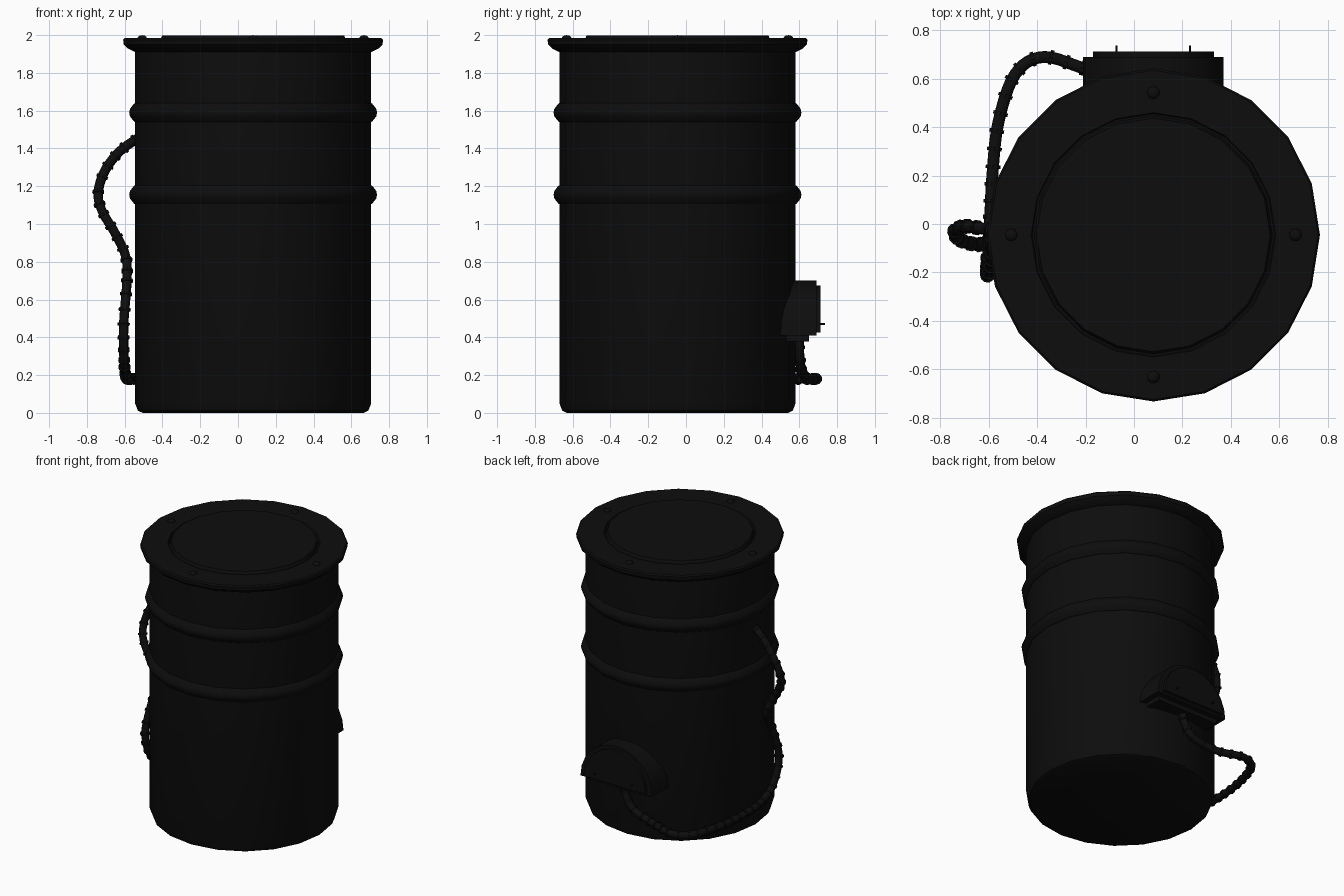
import bpy, bmesh, math
from mathutils import Vector

old = bpy.data.objects.get("Cube")
if old:
    bpy.data.objects.remove(old, do_unlink=True)

CX, CY, SIDES = 0.08, -0.045, 20

black = bpy.data.materials.new("flat_black")
black.use_nodes = True
black.diffuse_color = (0.004, 0.004, 0.004, 1)
black.node_tree.nodes["Principled BSDF"].inputs["Base Color"].default_value = (0.004, 0.004, 0.004, 1)


def finish(obj, angle=30):
    obj.data.materials.clear()
    obj.data.materials.append(black)
    bpy.ops.object.select_all(action="DESELECT")
    obj.select_set(True)
    bpy.context.view_layer.objects.active = obj
    bpy.ops.object.shade_smooth_by_angle(angle=math.radians(angle))
    return obj


def from_bmesh(name, bm):
    bmesh.ops.recalc_face_normals(bm, faces=bm.faces)
    mesh = bpy.data.meshes.new(name)
    bm.to_mesh(mesh)
    bm.free()
    obj = bpy.data.objects.new(name, mesh)
    bpy.context.collection.objects.link(obj)
    return finish(obj)


def lathe(name, profile, closed=False):
    """Turn a (radius, height) profile about the barrel axis."""
    bm = bmesh.new()
    rings = []
    for r, z in profile:
        rings.append([bm.verts.new((CX + r * math.cos(math.tau * i / SIDES),
                                    CY + r * math.sin(math.tau * i / SIDES), z))
                      for i in range(SIDES)])
    pairs = list(zip(rings, rings[1:]))
    if closed:
        pairs.append((rings[-1], rings[0]))
    else:
        bm.faces.new(rings[0])
        bm.faces.new(rings[-1])
    for a, b in pairs:
        for i in range(SIDES):
            j = (i + 1) % SIDES
            bm.faces.new((a[i], a[j], b[j], b[i]))
    return from_bmesh(name, bm)


def half_disc(name, radius, z, y0, y1, steps=12):
    """Upright half-round block standing on its flat edge."""
    bm = bmesh.new()
    arc = [(CX + radius * math.cos(math.pi * i / steps),
            z + radius * math.sin(math.pi * i / steps)) for i in range(steps + 1)]
    face = bm.faces.new([bm.verts.new((x, y0, h)) for x, h in arc])
    out = bmesh.ops.extrude_face_region(bm, geom=[face])["geom"]
    bmesh.ops.translate(bm, vec=(0, y1 - y0, 0),
                        verts=[v for v in out if isinstance(v, bmesh.types.BMVert)])
    return from_bmesh(name, bm)


def cylinder(name, radius, depth, centre, direction, sides=8):
    bpy.ops.mesh.primitive_cylinder_add(vertices=sides, radius=radius, depth=depth, location=centre)
    obj = bpy.context.object
    obj.name = name
    obj.rotation_euler = Vector(direction).to_track_quat("Z", "Y").to_euler()
    return finish(obj)


# Barrel body and its two hoops
lathe("barrel_body", [(0.585, 0), (0.61, 0.012), (0.625, 0.05), (0.625, 1.93)])
for name, z in (("lower_hoop", 1.155), ("upper_hoop", 1.59)):
    lathe(name, [(0.61, z - 0.055), (0.63, z - 0.048), (0.652, z - 0.02), (0.656, z),
                 (0.652, z + 0.02), (0.63, z + 0.048), (0.61, z + 0.055)], closed=True)

# Lid with a grooved raised centre
lathe("lid", [(0.6, 1.905), (0.625, 1.91), (0.665, 1.93), (0.685, 1.95), (0.688, 1.975),
              (0.68, 1.984), (0.505, 1.984), (0.5, 1.972), (0.492, 1.972), (0.482, 1.998)])

# Lid rivets
for i in range(4):
    a = i * math.pi / 2
    bpy.ops.mesh.primitive_uv_sphere_add(segments=10, ring_count=6, radius=0.026, location=(
        CX + 0.587 * math.cos(a), CY + 0.587 * math.sin(a), 1.984))
    rivet = bpy.context.object
    rivet.name = f"lid_rivet_{i + 1}"
    rivet.scale.z = 0.6
    finish(rivet)

# Half-round control box with cover, base and pins
half_disc("control_box", 0.29, 0.41, 0.45, 0.69)
half_disc("control_box_cover", 0.25, 0.425, 0.68, 0.713)
bpy.ops.mesh.primitive_cube_add(size=1, location=(CX, 0.59, 0.398))
base = bpy.context.object
base.name = "control_box_base"
base.scale = (0.5, 0.12, 0.04)
finish(base)
for side in (-1, 1):
    cylinder("control_pin", 0.005, 0.05, (CX + side * 0.152, 0.712, 0.47), (0, 1, 0), 6)

# Cable route from the box round the side and up into the barrel
route = [Vector(p) for p in (
    (0.08, 0.6, 0.42), (0.07, 0.6, 0.33), (0, 0.61, 0.23), (-0.18, 0.635, 0.185),
    (-0.37, 0.69, 0.18), (-0.49, 0.62, 0.18), (-0.56, 0.42, 0.18), (-0.585, 0.2, 0.18),
    (-0.595, 0, 0.2), (-0.603, -0.14, 0.28), (-0.605, -0.21, 0.47), (-0.588, -0.15, 0.7),
    (-0.595, -0.08, 0.83), (-0.65, -0.085, 0.95), (-0.72, -0.065, 1.07), (-0.74, -0.03, 1.17),
    (-0.7, -0.01, 1.29), (-0.62, -0.02, 1.39), (-0.52, -0.04, 1.46))]


def smooth_path(points, steps=6):
    """Rounded path that passes through every point."""
    ends = [points[0]] + points + [points[-1]]
    path = []
    for a, b, c, d in zip(ends, ends[1:], ends[2:], ends[3:]):
        for s in range(steps):
            t = s / steps
            path.append(0.5 * (2 * b + (c - a) * t + (2 * a - 5 * b + 4 * c - d) * t * t
                               + (3 * b - a - 3 * c + d) * t ** 3))
    return path + [points[-1]]


path = smooth_path(route)
curve = bpy.data.curves.new("cable", "CURVE")
curve.dimensions = "3D"
curve.bevel_depth = 0.026
curve.bevel_resolution = 2
curve.use_fill_caps = True
spline = curve.splines.new("POLY")
spline.points.add(len(path) - 1)
for point, co in zip(spline.points, path):
    point.co = (*co, 1)
cable = bpy.data.objects.new("cable", curve)
bpy.context.collection.objects.link(cable)
bpy.ops.object.select_all(action="DESELECT")
cable.select_set(True)
bpy.context.view_layer.objects.active = cable
bpy.ops.object.convert(target="MESH")
finish(bpy.context.object, 50)

# Ribs spaced evenly along the cable
travelled, gap = 0, 0.07
for a, b in zip(path, path[1:]):
    travelled += (b - a).length
    if travelled >= gap:
        travelled -= gap
        cylinder("cable_rib", 0.032, 0.014, b, b - a, 10)
